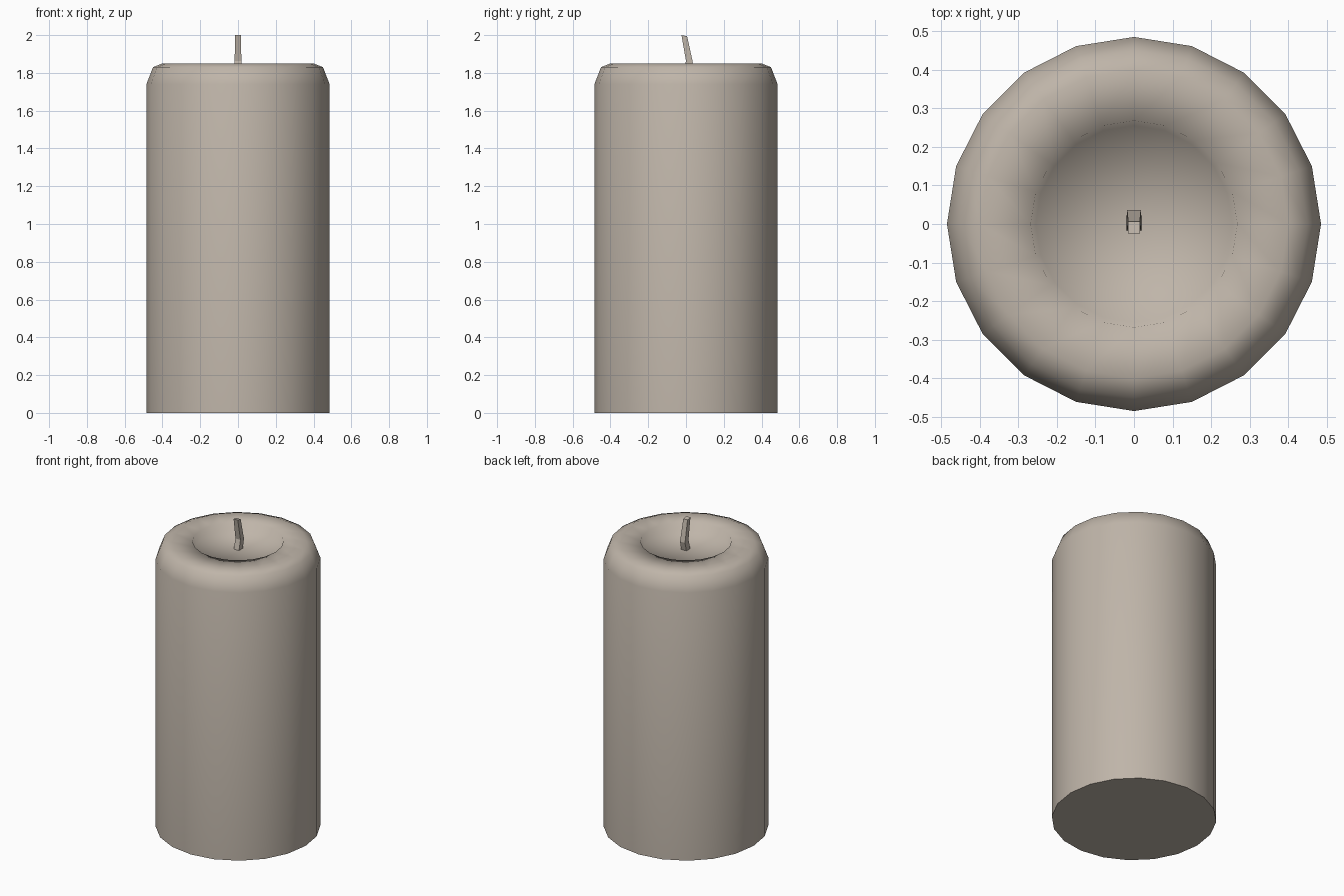
import bpy
import bmesh
from math import cos, sin, tau

cube = bpy.data.objects.get("Cube")
if cube:
    bpy.data.objects.remove(cube, do_unlink=True)


def make_material(name, rgb):
    mat = bpy.data.materials.new(name)
    mat.use_nodes = True
    mat.diffuse_color = (*rgb, 1)
    mat.node_tree.nodes["Principled BSDF"].inputs["Base Color"].default_value = (*rgb, 1)
    return mat


wax = make_material("warm grey wax", (0.52, 0.46, 0.395))


def loft(name, rings, mat, smooth):
    """Join equal rings of points into a closed, capped solid."""
    bm = bmesh.new()
    loops = [[bm.verts.new(p) for p in ring] for ring in rings]
    n = len(loops[0])
    for low, high in zip(loops, loops[1:]):
        for i in range(n):
            j = (i + 1) % n
            bm.faces.new((low[i], low[j], high[j], high[i])).smooth = smooth
    base = bm.faces.new(loops[0][::-1])
    # Cap the top with a fan so its shading blends towards the middle
    top = bm.faces.new(loops[-1])
    top.smooth = smooth
    if smooth:
        bmesh.ops.poke(bm, faces=[top])
    for edge in base.edges:
        edge.smooth = False
    bmesh.ops.recalc_face_normals(bm, faces=bm.faces)
    mesh = bpy.data.meshes.new(name)
    bm.to_mesh(mesh)
    bm.free()
    mesh.materials.append(mat)
    obj = bpy.data.objects.new(name, mesh)
    bpy.context.collection.objects.link(obj)
    return obj


# Candle body: rounded shoulder, flat rim and sunken melt pool
SIDES = 20
profile = [(0.485, 0), (0.485, 1.74), (0.45, 1.83), (0.40, 1.85),
           (0.268, 1.85), (0.255, 1.80)]
loft("candle_body",
     [[(r * cos(tau * i / SIDES), r * sin(tau * i / SIDES), z) for i in range(SIDES)]
      for r, z in profile], wax, True)

# Wick: square strand, leaning back and then bending forward
corners = [(-1, -1), (1, -1), (1, 1), (-1, 1)]
path = [(0.0, 1.79, 0.019), (0.018, 1.86, 0.018), (-0.009, 1.997, 0.015)]
loft("wick",
     [[(x * h, y + s * h, z - s * 0.003) for x, s in corners] for y, z, h in path],
     wax, False)
